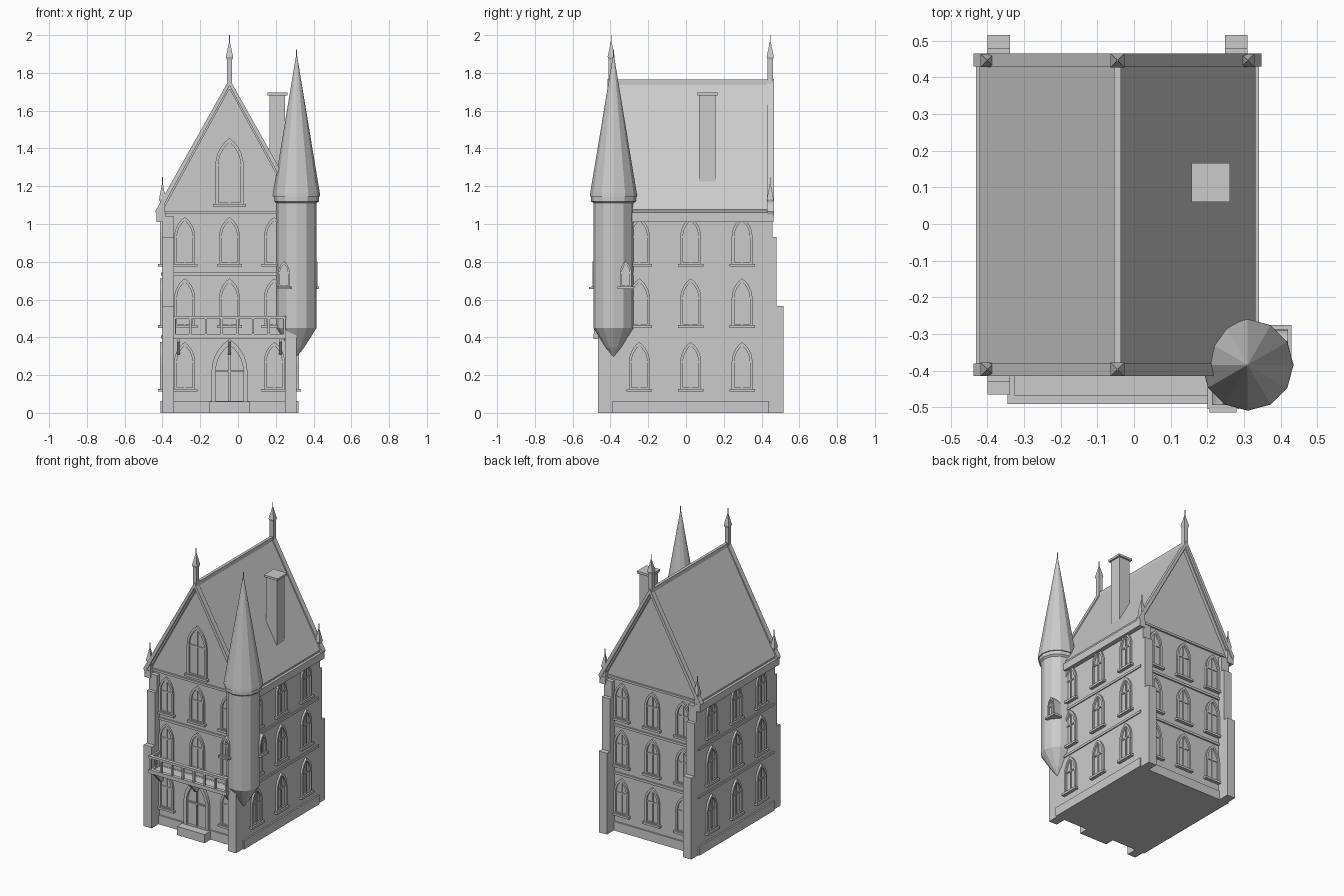
import bpy, bmesh, math
from mathutils import Matrix

if "Cube" in bpy.data.objects:
    bpy.data.objects.remove(bpy.data.objects["Cube"])

CX, CY = -0.045, 0.025      # house centre
HX, HY = 0.355, 0.404       # house half sizes


def finish(bm, name, loc=(0, 0, 0), ang=0):
    bmesh.ops.recalc_face_normals(bm, faces=bm.faces)
    bm.transform(Matrix.Translation(loc) @ Matrix.Rotation(math.radians(ang), 4, 'Z'))
    me = bpy.data.meshes.new(name)
    bm.to_mesh(me)
    bm.free()
    ob = bpy.data.objects.new(name, me)
    bpy.context.collection.objects.link(ob)
    return ob


def add_box(bm, x0, x1, y0, y1, z0, z1):
    m = Matrix.Translation(((x0 + x1) / 2, (y0 + y1) / 2, (z0 + z1) / 2))
    bmesh.ops.create_cube(bm, size=1, matrix=m @ Matrix.Diagonal((x1 - x0, y1 - y0, z1 - z0, 1)))


def boxes(name, items, loc=(0, 0, 0), ang=0):
    bm = bmesh.new()
    for b in items:
        add_box(bm, *b)
    return finish(bm, name, loc, ang)


def add_prism(bm, pts, y0, y1):
    a = [bm.verts.new((x, y0, z)) for x, z in pts]
    b = [bm.verts.new((x, y1, z)) for x, z in pts]
    n = len(pts)
    bm.faces.new(a)
    bm.faces.new(b[::-1])
    for i in range(n):
        bm.faces.new((a[i], a[(i + 1) % n], b[(i + 1) % n], b[i]))


def prism(name, pts, y0, y1, loc=(0, 0, 0)):
    bm = bmesh.new()
    add_prism(bm, pts, y0, y1)
    return finish(bm, name, loc)


def lathe(name, prof, sides, loc, rot=0):
    bm = bmesh.new()
    rings = []
    for r, z in prof:
        rings.append([bm.verts.new((r * math.cos(rot + math.tau * i / sides),
                                    r * math.sin(rot + math.tau * i / sides), z)) for i in range(sides)])
    for a, b in zip(rings, rings[1:]):
        for i in range(sides):
            j = (i + 1) % sides
            bm.faces.new((a[i], a[j], b[j], b[i]))
    bm.faces.new(rings[0])
    bm.faces.new(rings[-1])
    return finish(bm, name, loc)


def lancet(hw, z0, zs, zt, n=5):
    # pointed arch outline, from bottom left round to bottom right
    h = zt - zs
    R = (h * h + hw * hw) / (2 * hw)
    top = math.asin(min(1, h / R))
    if R < hw:
        top = math.pi - top
    right = [(hw - R + R * math.cos(top * i / n), zs + R * math.sin(top * i / n)) for i in range(n)]
    return ([(-hw, z0)] + [(-x, z) for x, z in right] + [(0, zt)] + right[::-1] + [(hw, z0)])


def window(name, loc, ang, hw, z0, zs, zt, fw=0.014, proud=0.013, back=0.005, sill=True, bar=0.005):
    # raised frame, pane, bars and sill; local front is -y
    bm = bmesh.new()
    outer = lancet(hw, z0, zs, zt)
    inner = lancet(hw - fw, z0 + fw * 0.6, zs, zt - fw * 1.4)
    f = lambda pts, y: [bm.verts.new((x, y, z)) for x, z in pts]
    of, inf, ob, ib = f(outer, -proud), f(inner, -proud), f(outer, back), f(inner, back)
    n = len(outer)
    for i in range(n):
        j = (i + 1) % n
        for a, b in ((of, inf), (of, ob), (inf, ib), (ob, ib)):
            bm.faces.new((a[i], a[j], b[j], b[i]))
    add_prism(bm, inner, -0.002, back)
    add_box(bm, -bar, bar, -proud * 0.6, back, z0, zt - fw)
    add_box(bm, -hw + fw, hw - fw, -proud * 0.6, back, zs - 0.004, zs + 0.005)
    if sill:
        add_box(bm, -hw - 0.012, hw + 0.012, -proud - 0.01, back, z0 - 0.013, z0 + 0.002)
    return finish(bm, name, loc, ang)


def ringbox(dx, dy, z0, z1):
    return (CX - HX - dx, CX + HX + dx, CY - HY - dy, CY + HY + dy, z0, z1)


# Walls, plinth and string courses
boxes("walls", [ringbox(0, 0, 0, 1.06)])
boxes("plinth", [ringbox(0.01, 0.01, 0, 0.063)])
boxes("string_courses", [ringbox(0.007, 0.01, z, z + 0.016) for z in (0.395, 0.728)])
boxes("gable_strings", [(CX - HX, CX + HX, CY - HY - 0.012, CY + HY + 0.012, 1.055, 1.07)])

# Stepped corner buttresses
butt = []
for x0 in (CX - HX, CX + HX - 0.062):
    for d, z in ((0.49, 0.565), (0.455, 0.93), (0.432, 1.04)):
        butt += [(x0, x0 + 0.062, CY - d, CY - 0.38, 0, z), (x0, x0 + 0.062, CY + 0.38, CY + d, 0, z)]
boxes("buttresses", butt)

# Gable body, roof slopes, eaves and copings
prism("gable_body", [(-0.355, 1.05), (0.355, 1.05), (0.355, 1.09), (0, 1.735), (-0.355, 1.09)],
      -HY, HY, (CX, CY, 0))


def chevron(hw, ze, zt, t):
    return [(-hw, ze), (0, zt), (hw, ze), (hw - 0.012, ze - 0.028), (0, zt - t), (-hw + 0.012, ze - 0.028)]


prism("roof", chevron(0.376, 1.078, 1.755, 0.04), -0.425, 0.425, (CX, CY, 0))
for s, nm in ((-1, "front"), (1, "back")):
    prism(nm + "_gable_coping", chevron(0.393, 1.067, 1.768, 0.036), s * 0.405, s * 0.44, (CX, CY, 0))
boxes("ridge_cap", [(CX - 0.01, CX + 0.01, CY - 0.43, CY + 0.43, 1.735, 1.765)])
boxes("eaves", [(CX + min(s * 0.34, s * 0.386), CX + max(s * 0.34, s * 0.386), CY - 0.438, CY + 0.438, 1.01, 1.06)
                for s in (-1, 1)])

# Pinnacles on gable tops and eave corners
q = math.sqrt(2)
for y in (CY - 0.421, CY + 0.421):
    lathe("ridge_pinnacle", [(0.014 * q, 1.74), (0.014 * q, 1.87), (0.019 * q, 1.885), (0.003, 1.965),
                             (0.003, 2.0)], 4, (CX, y, 0), math.pi / 4)
for x, y in ((CX - HX, CY - 0.421), (CX - HX, CY + 0.421), (CX + HX, CY + 0.421)):
    lathe("corner_pinnacle", [(0.014 * q, 1.04), (0.014 * q, 1.12), (0.018 * q, 1.13), (0.003, 1.215),
                              (0.003, 1.25)], 4, (x, y, 0), math.pi / 4)

# Chimney
boxes("chimney", [(0.168, 0.25, 0.07, 0.155, 1.205, 1.685), (0.157, 0.262, 0.06, 0.166, 1.68, 1.695)])

# Wall windows: three per floor on every side
for z in (0.125, 0.462, 0.787):
    for k in (-1, 0, 1):
        args = (0.055, z, z + 0.145, z + 0.25)
        if not (k == 0 and z < 0.2):
            window("front_window", (CX + k * 0.237, CY - HY, 0), 0, *args)
        window("back_window", (CX + k * 0.237, CY + HY, 0), 180, *args)
        window("right_window", (CX + HX, CY + k * 0.272, 0), 90, *args)
        window("left_window", (CX - HX, CY + k * 0.272, 0), -90, *args)
window("gable_window", (CX, CY - HY, 0), 0, 0.075, 1.105, 1.31, 1.455, fw=0.016)

# Door and step
window("door", (CX, CY - HY, 0), 0, 0.095, 0.05, 0.22, 0.39, fw=0.022, proud=0.02, sill=False, bar=0.004)
boxes("door_step", [(CX - 0.107, CX + 0.107, -0.455, CY - HY, 0, 0.06)])

# Balcony: slab, railing and brackets
x0, x1, yf = CX - 0.3, CX + 0.3, -0.491
rail = [(x0, x1, yf, -0.37, 0.392, 0.41)]
for z0, z1 in ((0.41, 0.418), (0.497, 0.513)):
    rail.append((x0, x1, yf, yf + 0.024, z0, z1))
    rail += [(x, x + 0.02, yf, -0.37, z0, z1) for x in (x0, x1 - 0.02)]
for i in range(8):
    x = x0 + 0.009 + i * 0.582 / 7
    rail.append((x - 0.006, x + 0.006, yf + 0.004, yf + 0.018, 0.41, 0.5))
rail += [(x, x + 0.012, y, y + 0.012, 0.41, 0.5) for x in (x0 + 0.004, x1 - 0.016) for y in (-0.435, -0.394)]
boxes("balcony", rail)
bm = bmesh.new()
for k in (-1, 0, 1):
    # bracket outline drawn in depth/height, then turned to face forward
    part = bmesh.new()
    add_prism(part, [(0, 0.31), (0.025, 0.31), (0.085, 0.375), (0.085, 0.395), (0, 0.395)], -0.009, 0.009)
    finish(part, "balcony_bracket", (CX + k * 0.27, CY - HY, 0), -90)
bm.free()

# Corner turret with pointed base and spire
T = (0.31, -0.384, 0)
lathe("turret", [(0.002, 0.298), (0.04, 0.345), (0.106, 0.45), (0.106, 1.13)], 12, T)
lathe("turret_cornice", [(0.106, 1.11), (0.118, 1.12), (0.118, 1.15)], 12, T)
lathe("turret_spire", [(0.125, 1.145), (0.123, 1.165), (0.003, 1.89), (0.003, 1.925)], 12, T)
for loc, ang in (((0.243, -0.482, 0), 0), ((0.408, -0.319, 0), 90)):
    window("turret_window", loc, ang, 0.031, 0.668, 0.74, 0.802, fw=0.01, proud=0.012, back=0.045, bar=0.003)
    boxes("turret_window_sill", [(-0.037, 0.037, -0.032, 0.04, 0.655, 0.667)] if ang == 0 else
          [(-0.037, 0.037, -0.015, 0.04, 0.655, 0.667)], loc, ang)
